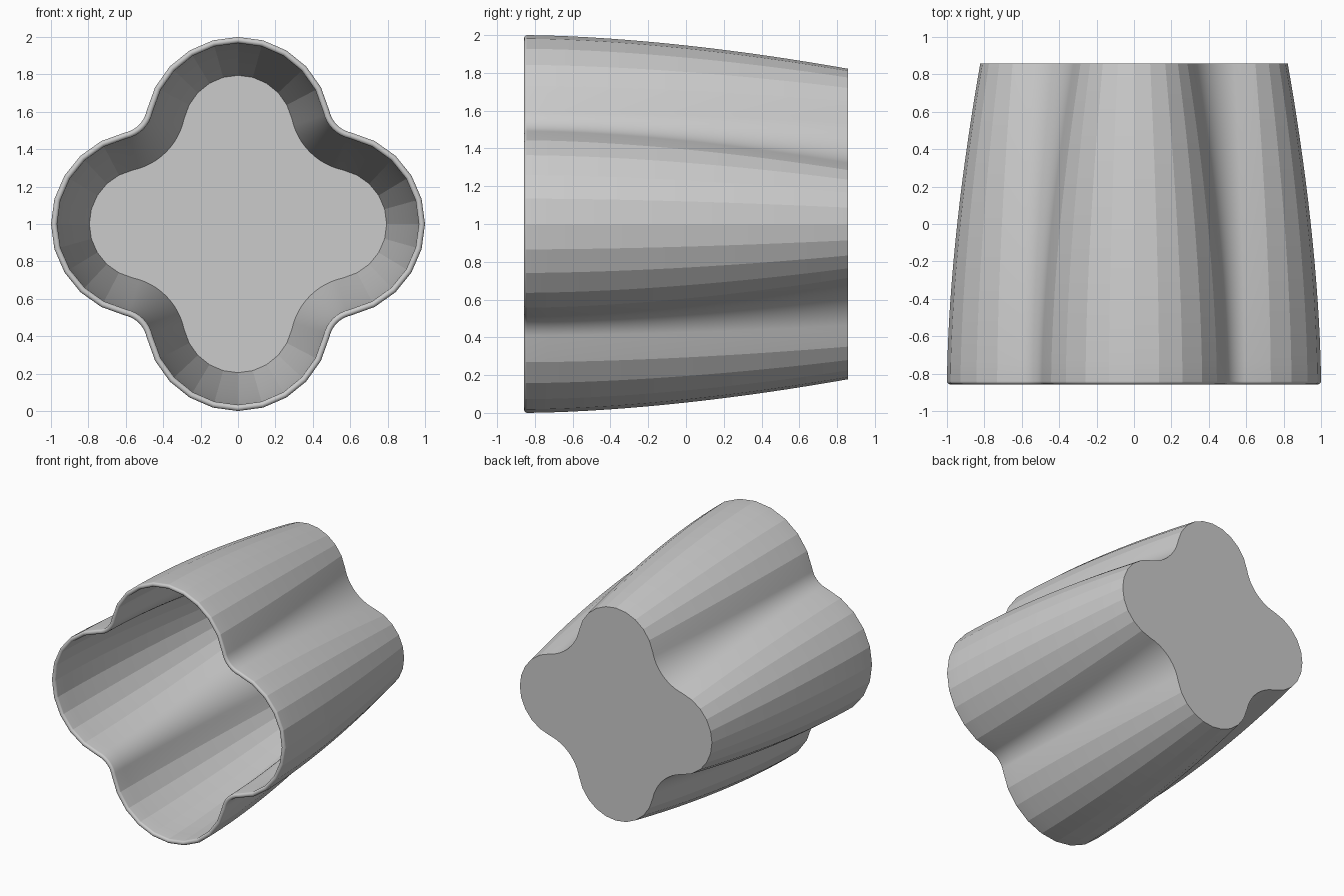
import bpy, bmesh, math

if "Cube" in bpy.data.objects:
    bpy.data.objects.remove(bpy.data.objects["Cube"])

HALF = 0.857      # half length along y
WALL = 0.033      # wall thickness
TAPER = 0.178     # inward offset of the outline at the closed end
LOBE_R, FIL_R = 0.5, 0.149
LOBE_A = math.radians(78)
FIL_C = 0.635     # fillet centre on the diagonal


def outline(d):
    """Four-lobed outline offset inward by d, as (x, z) around the axis."""
    quarter = []
    for i in range(11):                       # faceted lobe
        a = -LOBE_A + 2 * LOBE_A * i / 10
        quarter.append(((LOBE_R - d) * math.sin(a), 0.5 + (LOBE_R - d) * math.cos(a)))
    for i in range(1, 12):                    # smooth hollow between lobes
        a = math.radians(258 - 66 * i / 12)
        quarter.append((FIL_C + (FIL_R + d) * math.sin(a), FIL_C + (FIL_R + d) * math.cos(a)))
    pts = []
    for q in range(4):
        c, s = math.cos(q * math.pi / 2), math.sin(q * math.pi / 2)
        pts += [(x * c + z * s, -x * s + z * c) for x, z in quarter]
    return pts


def taper(y):
    return TAPER * (max(0, y + HALF) / (2 * HALF)) ** 1.7


# Wall section: outside from closed end to rim, round lip, inside to the floor
r = WALL / 2
y_lip, y_floor = -HALF + r, HALF - WALL
N = 16
section = []
for i in range(N + 1):
    y = HALF + (y_lip - HALF) * i / N
    section.append((taper(y), y))
for i in range(1, 16):
    a = math.pi * i / 16
    section.append((r - r * math.cos(a), y_lip - r * math.sin(a)))
for i in range(N + 1):
    y = y_lip + (y_floor - y_lip) * i / N
    section.append((taper(y) + WALL, y))

# Skin the section rings and close the outer and inner floors
bm = bmesh.new()
rings = [[bm.verts.new((x, y, z + 1)) for x, z in outline(d)] for d, y in section]
for a, b in zip(rings, rings[1:]):
    n = len(a)
    for i in range(n):
        j = (i + 1) % n
        bm.faces.new((a[i], a[j], b[j], b[i]))
bm.faces.new(rings[0])
bm.faces.new(rings[-1])
bmesh.ops.recalc_face_normals(bm, faces=bm.faces[:])

mesh = bpy.data.meshes.new("lobed_cup")
bm.to_mesh(mesh)
bm.free()
cup = bpy.data.objects.new("lobed_cup", mesh)
bpy.context.collection.objects.link(cup)
bpy.context.view_layer.objects.active = cup
cup.select_set(True)
bpy.ops.object.shade_smooth_by_angle(angle=math.radians(13))
